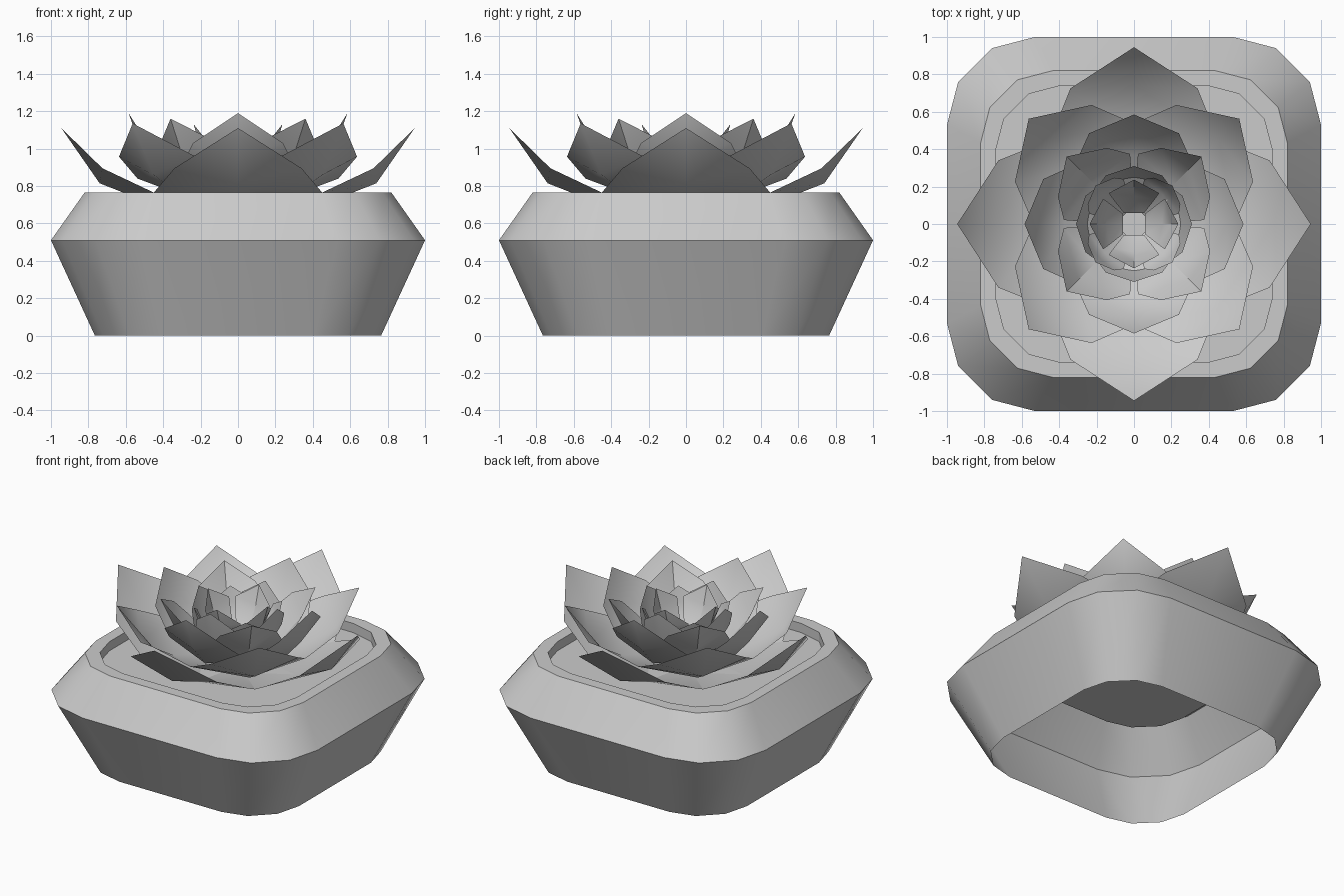
import bpy
from math import sin, cos, pi

if "Cube" in bpy.data.objects:
    bpy.data.objects.remove(bpy.data.objects["Cube"])


def make(name, verts, faces, angle=0.6):
    me = bpy.data.meshes.new(name)
    me.from_pydata(verts, [], faces)
    ob = bpy.data.objects.new(name, me)
    bpy.context.collection.objects.link(ob)
    bpy.context.view_layer.objects.active = ob
    ob.select_set(True)
    bpy.ops.object.shade_smooth_by_angle(angle=angle)
    ob.select_set(False)
    return ob


# Rounded-square cross-section (one quarter, turned four times)
quarter = [(1, -.53), (1, .53), (.94, .76), (.76, .94)]
section = []
for k in range(4):
    c, s = round(cos(k * pi / 2)), round(sin(k * pi / 2))
    section += [(x * c - y * s, x * s + y * c) for x, y in quarter]
N = len(section)


def ring(size, z):
    return [(x * size, y * size, z) for x, y in section]


# Pot: thin shell, open underneath
profile = [(.765, 0), (1, .51), (.82, .765), (.74, .765), (.74, .70)]
verts = [v for size, z in profile for v in ring(size, z)]
faces = [(r * N + i, r * N + (i + 1) % N, (r + 1) * N + (i + 1) % N, (r + 1) * N + i)
         for r in range(len(profile) - 1) for i in range(N)]
make("pot", verts, faces, 0.5)

# Soil
make("soil", ring(.74, .70), [tuple(range(N))])


# Petals: each is a cupped leaf with a base, two rows and a pointed tip
def petal_layer(name, turn, tip, e2, m2, e1, m1, base):
    verts, faces = [], []
    for k in range(4):
        a = turn + k * pi / 2
        b = len(verts)
        pts = []
        for (er, w, ez), (mr, mz) in ((base, (base[0], base[2])), (e1, m1), (e2, m2)):
            pts += [(er, w, ez), (mr, 0, mz), (er, -w, ez)]
        pts.append((tip[0], 0, tip[1]))
        verts += [(r * cos(a) - w * sin(a), r * sin(a) + w * cos(a), z) for r, w, z in pts]
        for q in (0, 3):
            for j in (0, 1):
                faces.append((b + q + j + 3, b + q + j + 4, b + q + j + 1, b + q + j))
        faces += [(b + 9, b + 7, b + 6), (b + 9, b + 8, b + 7)]
    make(name, verts, faces)


D = pi / 4
layers = [
    (0, (.945, 1.11), (.725, .34, .895), (.74, .815), (.45, .45, .765), (.45, .70), (.12, .12, .69)),
    (D, (.796, 1.135), (.61, .29, .957), (.64, .86), (.38, .38, .84), (.42, .75), (.12, .11, .70)),
    (0, (.585, 1.19), (.485, .24, 1.03), (.50, .95), (.33, .31, .89), (.37, .80), (.10, .10, .71)),
    (D, (.51, 1.16), (.39, .185, 1.05), (.42, .96), (.28, .25, .92), (.30, .83), (.08, .08, .72)),
    (0, (.31, 1.13), (.26, .15, 1.03), (.28, .98), (.22, .18, .93), (.25, .86), (.07, .06, .74)),
    (D, (.29, 1.08), (.25, .10, 1.02), (.26, .98), (.21, .13, .92), (.22, .86), (.07, .06, .76)),
    (0, (.237, 1.13), (.165, .135, 1.04), (.20, 1.0), (.13, .11, .93), (.15, .90), (.06, .055, .82)),
]
for i, layer in enumerate(layers):
    petal_layer(f"petal_layer_{i + 1}", *layer)
